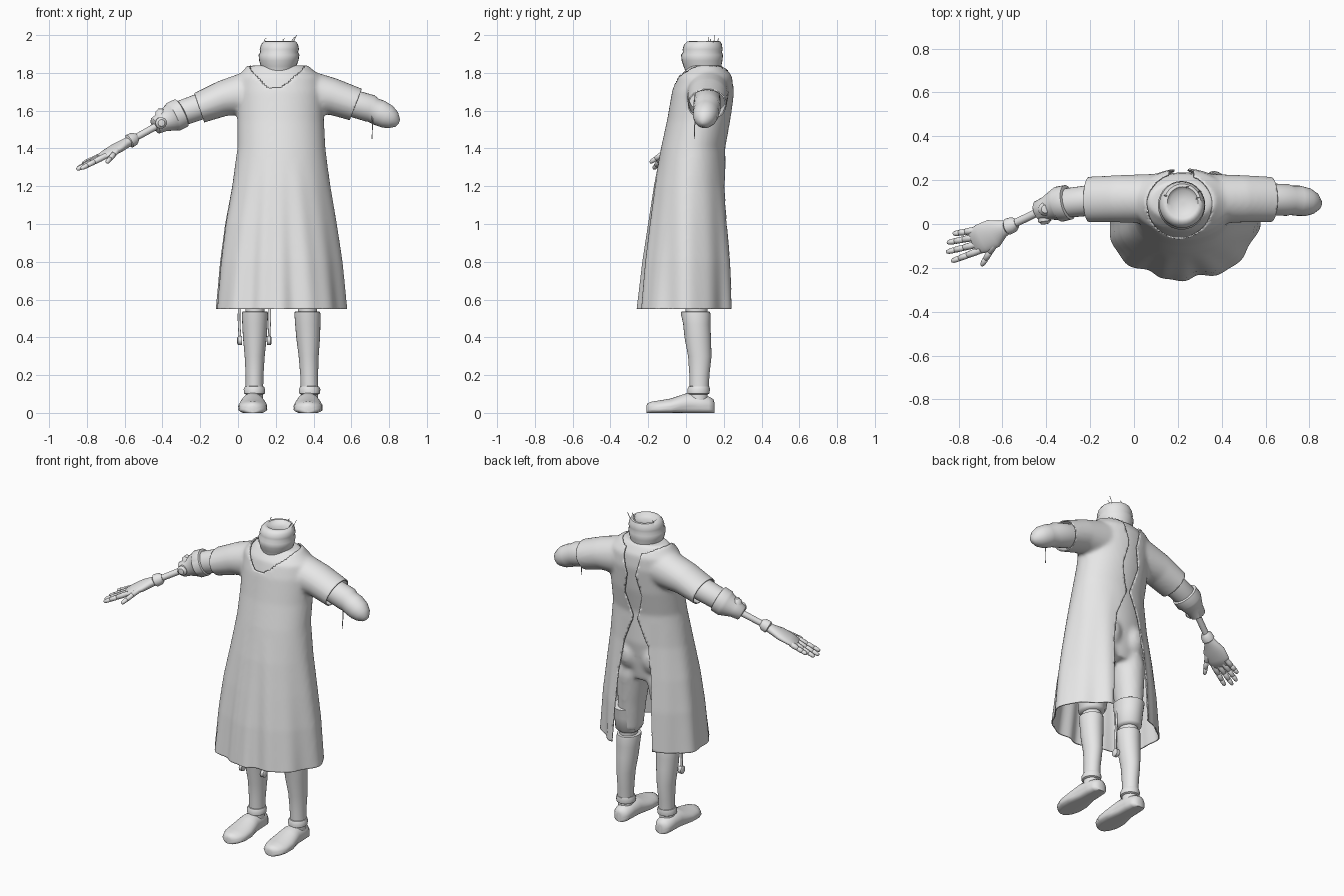
import bpy, bmesh, math
from mathutils import Vector as V

grey = bpy.data.materials.new("plain_grey")
grey.diffuse_color = (0.8, 0.8, 0.8, 1)


def finish(ob, angle=50):
    ob.data.materials.clear()
    ob.data.materials.append(grey)
    bpy.ops.object.select_all(action='DESELECT')
    ob.select_set(True)
    bpy.context.view_layer.objects.active = ob
    bpy.ops.object.shade_smooth_by_angle(angle=math.radians(angle))


def loft(name, sections, n=28, done=True):
    """Skin through ellipses given as (centre, u axis, v axis), with capped ends."""
    bm = bmesh.new()
    rings = []
    for c, u, v in sections:
        rings.append([bm.verts.new(V(c) + V(u) * math.cos(t) + V(v) * math.sin(t))
                      for t in (2 * math.pi * i / n for i in range(n))])
    for a, b in zip(rings, rings[1:]):
        for i in range(n):
            j = (i + 1) % n
            bm.faces.new((a[i], a[j], b[j], b[i]))
    bm.faces.new(rings[0])
    bm.faces.new(rings[-1])
    bmesh.ops.recalc_face_normals(bm, faces=bm.faces)
    me = bpy.data.meshes.new(name)
    bm.to_mesh(me)
    bm.free()
    ob = bpy.data.objects.new(name, me)
    bpy.context.collection.objects.link(ob)
    if done:
        finish(ob)
    return ob


def column(name, rows, **kw):
    """Upright loft from rows of (z, x centre, y centre, x radius, y radius)."""
    return loft(name, [((x, y, z), (rx, 0, 0), (0, ry, 0)) for z, x, y, rx, ry in rows], **kw)


def limb(name, rows, **kw):
    """Loft along a path from rows of (x, y, z, width radius, thickness radius)."""
    pts = [V(r[:3]) for r in rows]
    secs = []
    for i, r in enumerate(rows):
        d = (pts[min(i + 1, len(pts) - 1)] - pts[max(i - 1, 0)]).normalized()
        u = V((0, 0, 1)).cross(d)
        u = u.normalized() if u.length > 0.01 else V((1, 0, 0))
        secs.append((pts[i], u * r[3], d.cross(u) * r[-1]))
    return loft(name, secs, **kw)


def fuse(name, parts, voxel, smooth):
    """Merge overlapping parts into one smooth skin."""
    bpy.ops.object.select_all(action='DESELECT')
    for p in parts:
        p.select_set(True)
    ob = parts[0]
    bpy.context.view_layer.objects.active = ob
    bpy.ops.object.join()
    ob.name = name
    m = ob.modifiers.new("remesh", 'REMESH')
    m.mode, m.voxel_size = 'VOXEL', voxel
    s = ob.modifiers.new("smooth", 'SMOOTH')
    s.factor, s.iterations = 0.5, smooth
    bpy.ops.object.convert(target='MESH')
    return ob


def lerp(table, z):
    for (z0, a), (z1, b) in zip(table, table[1:]):
        if z <= z1:
            return a + (b - a) * max(0, (z - z0) / (z1 - z0))
    return table[-1][1]


# Gown: body and sleeves fused together, then opened
outline = [(.48, -.128, .573, -.26, .255), (.8, -.1, .545, -.228, .247), (1.0, -.073, .518, -.2, .23),
           (1.2, -.033, .488, -.17, .213), (1.4, -.003, .463, -.133, .207), (1.55, -.003, .455, -.1, .238),
           (1.7, -.005, .455, -.074, .255), (1.78, .0, .44, -.05, .248), (1.84, .05, .37, .0, .21)]


def shrunk(k, lo=0):
    return [(z, (a + b) / 2, (f + g) / 2, (b - a) / 2 - k, (g - f) / 2 - k)
            for z, a, b, f, g in outline if z > lo]


gown = fuse("gown", [
    column("gown_body", shrunk(0), n=64, done=False),
    limb("sleeve_a", [(-.29, .11, 1.585, .1, .08), (-.2, .112, 1.617, .104, .083),
                      (-.08, .115, 1.665, .108, .095), (.12, .115, 1.705, .115, .125)], done=False),
    limb("sleeve_b", [(.71, .11, 1.6, .1, .088), (.62, .112, 1.634, .104, .09),
                      (.5, .115, 1.675, .108, .098), (.31, .115, 1.705, .115, .125)], done=False)],
    .012, 7)

CX = .215
gap = [(.5, .14), (1.0, .115), (1.2, .085), (1.32, .035), (1.37, .012), (1.42, .03),
       (1.53, .06), (1.66, .03), (1.76, .055), (1.86, .065)]


def neck_val(p):
    return math.hypot((p.x - .207) / .15, (p.y - .085) / .152)


bm = bmesh.new()
bm.from_mesh(gown.data)


def cut(test, co, no):
    fs = [f for f in bm.faces if test(f.calc_center_median())]
    geom = fs + list({e for f in fs for e in f.edges}) + list({v for f in fs for v in f.verts})
    bmesh.ops.bisect_plane(bm, geom=geom, plane_co=co, plane_no=no, clear_outer=True)


cut(lambda p: p.z < .7, (0, 0, .55), (0, 0, -1))
cut(lambda p: p.x < -.1 and p.z > 1.4, (-.205, 0, 1.615), (-.95, 0, -.32))
cut(lambda p: p.x > .53 and p.z > 1.4, (.624, 0, 1.633), (.93, 0, -.36))

# Neck opening
bmesh.ops.delete(bm, geom=[f for f in bm.faces if f.calc_center_median().z > 1.66
                           and neck_val(f.calc_center_median()) < 1], context='FACES')
for v in bm.verts:
    if v.is_boundary and v.co.z > 1.66 and .8 < neck_val(v.co) < 1.2:
        k = neck_val(v.co)
        v.co.x = .207 + (v.co.x - .207) / k
        v.co.y = .085 + (v.co.y - .085) / k

# Open back
bmesh.ops.delete(bm, geom=[f for f in bm.faces if f.calc_center_median().y > .1 and
                           abs(f.calc_center_median().x - CX) < lerp(gap, f.calc_center_median().z)],
                 context='FACES')
for v in bm.verts:
    w = lerp(gap, v.co.z)
    if v.is_boundary and v.co.y > .1 and abs(abs(v.co.x - CX) - w) < .013:
        v.co.x = CX + math.copysign(w, v.co.x - CX)

# Soft folds in the skirt
for v in bm.verts:
    t = max(0, min(1, (1.35 - v.co.z) / .8))
    a = math.atan2(v.co.y, v.co.x - CX)
    r = t * .009 * (math.sin(7 * a + 1.5 * v.co.z) + .6 * math.sin(13 * a + 2))
    v.co.x += r * math.cos(a)
    v.co.y += r * math.sin(a)
bm.to_mesh(gown.data)
bm.free()
sol = gown.modifiers.new("cloth", 'SOLIDIFY')
sol.thickness, sol.offset = .007, -1
finish(gown)

# Body under the gown
parts = [column("torso", [(.95, CX, .06, .17, .1), (1.05, CX, .06, .19, .115)] + shrunk(.018, 1.1),
                n=40, done=False)]
for s in (-1, 1):
    parts.append(column("thigh", [(.58, CX + s * .135, .055, .068, .075), (.75, CX + s * .125, .06, .08, .09),
                                  (.95, CX + s * .108, .065, .1, .11), (1.1, CX + s * .09, .06, .09, .1)], done=False))
    parts.append(column("buttock", [(1.1 + .12 * math.sin(t), CX + s * .085, .095, .095 * math.cos(t) + .002,
                                     .105 * math.cos(t) + .002) for t in
                                    (math.pi * (i / 10 - .5) for i in range(11))], done=False))
finish(fuse("body", parts, .014, 5))

# Neck with folded skin
column("neck", [(1.72, .215, .1, .1, .1), (1.81, .215, .09, .088, .094), (1.835, .215, .087, .094, .1),
                (1.865, .216, .085, .104, .108), (1.895, .217, .085, .108, .111), (1.91, .218, .087, .1, .103),
                (1.925, .219, .088, .104, .106), (1.95, .22, .09, .098, .1), (1.967, .221, .095, .085, .088),
                (1.968, .222, .098, .07, .072), (1.952, .222, .1, .055, .055), (1.95, .222, .1, .01, .01)])
for i, (x, y, z) in enumerate([(.31, .15, 2.0), (.3, .12, 1.99), (.25, .17, 1.985), (.15, .13, 1.985)]):
    limb(f"neck_wisp_{i}", [(.22 + (x - .22) * .75, y - .01, 1.95, .002), (x - .012, y, 1.975, .002),
                            (x, y, z, .0015)], n=6)

# Bandaged stump
limb("arm_stump", [(.5, .112, 1.67, .07), (.62, .112, 1.635, .072), (.7, .11, 1.612, .073), (.715, .108, 1.603, .067),
                   (.75, .106, 1.588, .069), (.79, .1, 1.568, .064), (.82, .094, 1.55, .05), (.843, .088, 1.535, .025),
                   (.849, .086, 1.531, .004)])
limb("loose_thread", [(.71, .05, 1.58, .003), (.712, .046, 1.52, .003), (.709, .044, 1.45, .002)], n=6)

# Artificial arm
limb("upper_arm", [(-.08, .11, 1.655, .07), (-.2, .108, 1.622, .07), (-.31, .095, 1.583, .067), (-.37, .08, 1.555, .05)])
limb("elbow_cuff", [(-.296, .1, 1.59, .07), (-.3, .099, 1.588, .08), (-.342, .09, 1.568, .081), (-.352, .088, 1.563, .074),
                    (-.4, .072, 1.54, .053), (-.437, .06, 1.52, .046), (-.442, .058, 1.517, .035)])
for nm, y, dy, z, dz in (("top", .068, 0, 1.565, .035), ("front", .035, -.028, 1.535, 0)):
    limb("elbow_knob_" + nm, [(-.41 + a * .004, y + dy * a, z + dz * a, r)
                              for a, r in ((-.5, .03), (.8, .03), (1, .022), (1.25, .018), (1.3, .01))], n=18)
limb("forearm_rod", [(-.42, .063, 1.525, .019), (-.56, -.005, 1.447, .018)], n=16)
limb("wrist_cup", [(-.535, .004, 1.46, .021), (-.55, -.002, 1.452, .035), (-.575, -.012, 1.438, .038),
                   (-.582, -.014, 1.434, .028)], n=20)
limb("palm", [(-.565, -.01, 1.443, .028, .026), (-.6, -.022, 1.424, .04, .027), (-.64, -.042, 1.402, .066, .027),
              (-.69, -.065, 1.374, .068, .023), (-.73, -.082, 1.352, .06, .016), (-.737, -.085, 1.348, .05, .008)])
digits = {"little": ((-.735, -.03, 1.357), (-.825, -.045, 1.318)), "ring": ((-.735, -.062, 1.352), (-.852, -.085, 1.293)),
          "middle": ((-.728, -.095, 1.35), (-.855, -.128, 1.288)), "index": ((-.715, -.125, 1.353), (-.832, -.17, 1.293)),
          "thumb": ((-.635, -.09, 1.395), (-.695, -.19, 1.325))}
for nm, (a, b) in digits.items():
    a, b = V(a), V(b)
    limb(nm + "_finger", [(*a.lerp(b, t), r) for t, r in
                          ((-.15, .015), (.1, .016), (.36, .0145), (.38, .012), (.41, .0145), (.68, .0135), (.7, .011),
                           (.73, .0135), (.93, .011), (.99, .007), (1, .002))], n=12)

# Lower legs, cuffs and shoes
for side, kx, ax in (("left", .09, .087), ("right", .368, .379)):
    column(side + "_thigh_cuff", [(.56, kx, .055, .06, .066), (.575, kx, .055, .075, .082), (.66, kx, .058, .08, .09),
                                  (.72, kx, .06, .087, .098), (.725, kx, .06, .08, .09)])
    column(side + "_knee", [(.47, kx, .055, .05, .055), (.58, kx, .055, .052, .06)])
    column(side + "_shank", [(z, ax + (kx - ax) * (z - .12) / .4, y, rx, ry) for z, y, rx, ry in
                             ((.12, .07, .046, .05), (.2, .071, .047, .053), (.3, .073, .053, .062), (.4, .062, .063, .07),
                              (.47, .057, .067, .072), (.52, .052, .069, .078), (.535, .05, .067, .077), (.537, .05, .058, .065))])
    column(side + "_ankle_ring", [(.098, ax, .066, .046, .05), (.103, ax, .066, .055, .058), (.125, ax, .067, .057, .06),
                                  (.14, ax, .069, .05, .055), (.142, ax, .069, .04, .045)])
    column(side + "_ankle", [(.05, ax, .065, .045, .05), (.105, ax, .066, .044, .048)])
    sx = .078 if side == "left" else .371
    shoe = loft(side + "_shoe", [((sx, y, h / 2), (w, 0, 0), (0, 0, h / 2 + .008)) for y, w, h in
                                 ((-.21, .012, .03), (-.203, .035, .043), (-.18, .058, .052), (-.14, .074, .058),
                                  (-.08, .077, .068), (-.03, .07, .085), (.01, .062, .098), (.07, .058, .092),
                                  (.12, .052, .078), (.145, .036, .065), (.151, .012, .045))], done=False)
    for v in shoe.data.vertices:  # flat sole with a full edge
        v.co.z = max(0, v.co.z)
        if v.co.z < .02:
            v.co.x = sx + (v.co.x - sx) * 1.12
    finish(shoe)

# Knee brace
for s in (-1, 1):
    x = .087 + s * .078
    limb(f"brace_bar_{s}", [(x - s * .002, .03, .37, .007), (x + s * .004, .035, .5, .007), (x, .045, .68, .007)], n=10)
    limb(f"brace_hinge_{s}", [(x - s * .012, .03, .383, .024), (x + s * .008, .03, .383, .024),
                              (x + s * .013, .03, .383, .016)], n=18)
